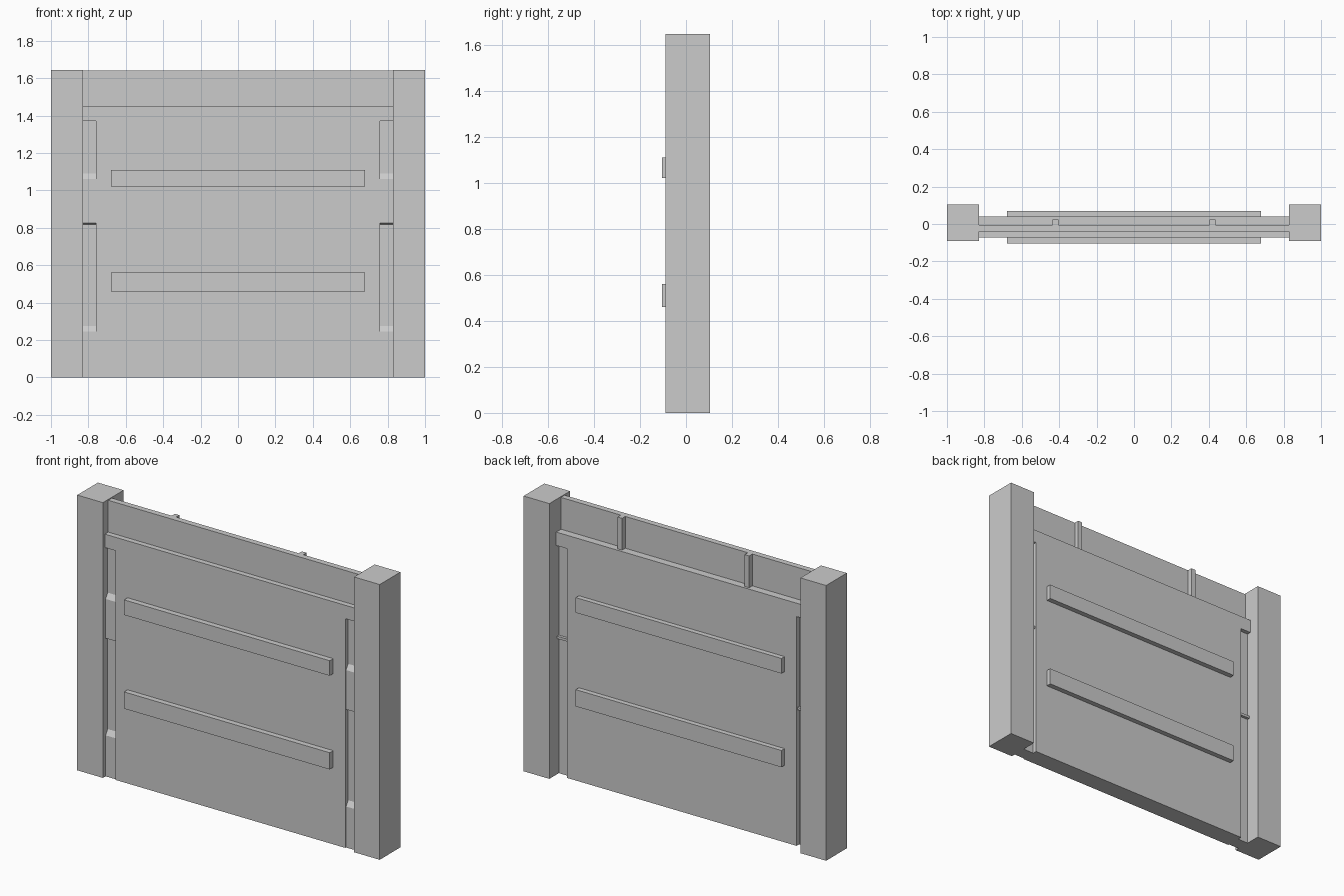
import bpy

if "Cube" in bpy.data.objects:
    bpy.data.objects.remove(bpy.data.objects["Cube"])


def make(name, verts, faces):
    me = bpy.data.meshes.new(name)
    me.from_pydata(verts, [], faces)
    me.update()
    ob = bpy.data.objects.new(name, me)
    bpy.context.collection.objects.link(ob)
    return ob


def extrude_x(name, profile, x0, x1):
    """Extrude a (y, z) outline, counter-clockwise seen from +x, along x."""
    n = len(profile)
    verts = [(x, y, z) for x in (x0, x1) for y, z in profile]
    faces = [tuple(reversed(range(n))), tuple(range(n, 2 * n))]
    faces += [(i, (i + 1) % n, n + (i + 1) % n, n + i) for i in range(n)]
    return make(name, verts, faces)


def box(name, x, y, z):
    return extrude_x(name, [(y[0], z[0]), (y[1], z[0]), (y[1], z[1]), (y[0], z[1])], *x)


def mirror(ob):
    ob.modifiers.new("mirror", 'MIRROR').use_axis[0] = True
    return ob


# Gate posts
mirror(box("post", (0.83, 1.0), (-0.09, 0.105), (0, 1.645)))

# Main panel: wide at the header, narrower between the side strips
panel_y = (-0.072, 0.04)
box("panel", (-0.76, 0.76), panel_y, (0, 1.37))
box("header_beam", (-0.83, 0.83), panel_y, (1.37, 1.45))

# Thin upper board with two battens on its back
box("upper_board", (-0.83, 0.83), (-0.04, -0.005), (1.45, 1.64))
mirror(box("batten", (0.405, 0.435), (-0.005, 0.025), (1.45, 1.64)))

# Side strips, stepped on the front with sloped ledges, thin ridge at the back
front, recess, back, ridge = -0.065, -0.045, 0.015, 0.032
strip = [
    (front, 0), (back, 0), (back, 0.81), (ridge, 0.81), (ridge, 0.825),
    (back, 0.825), (back, 1.37), (recess, 1.37), (recess, 1.09),
    (front, 1.06), (front, 0.825), (recess, 0.818), (recess, 0.275),
    (front, 0.245),
]
mirror(extrude_x("side_strip", strip, 0.76, 0.83))

# Horizontal rails on both faces
for label, z in (("lower", (0.46, 0.56)), ("upper", (1.02, 1.11))):
    box(label + "_front_rail", (-0.68, 0.68), (-0.105, panel_y[0]), z)
    box(label + "_back_rail", (-0.68, 0.68), (panel_y[1], 0.07), z)
